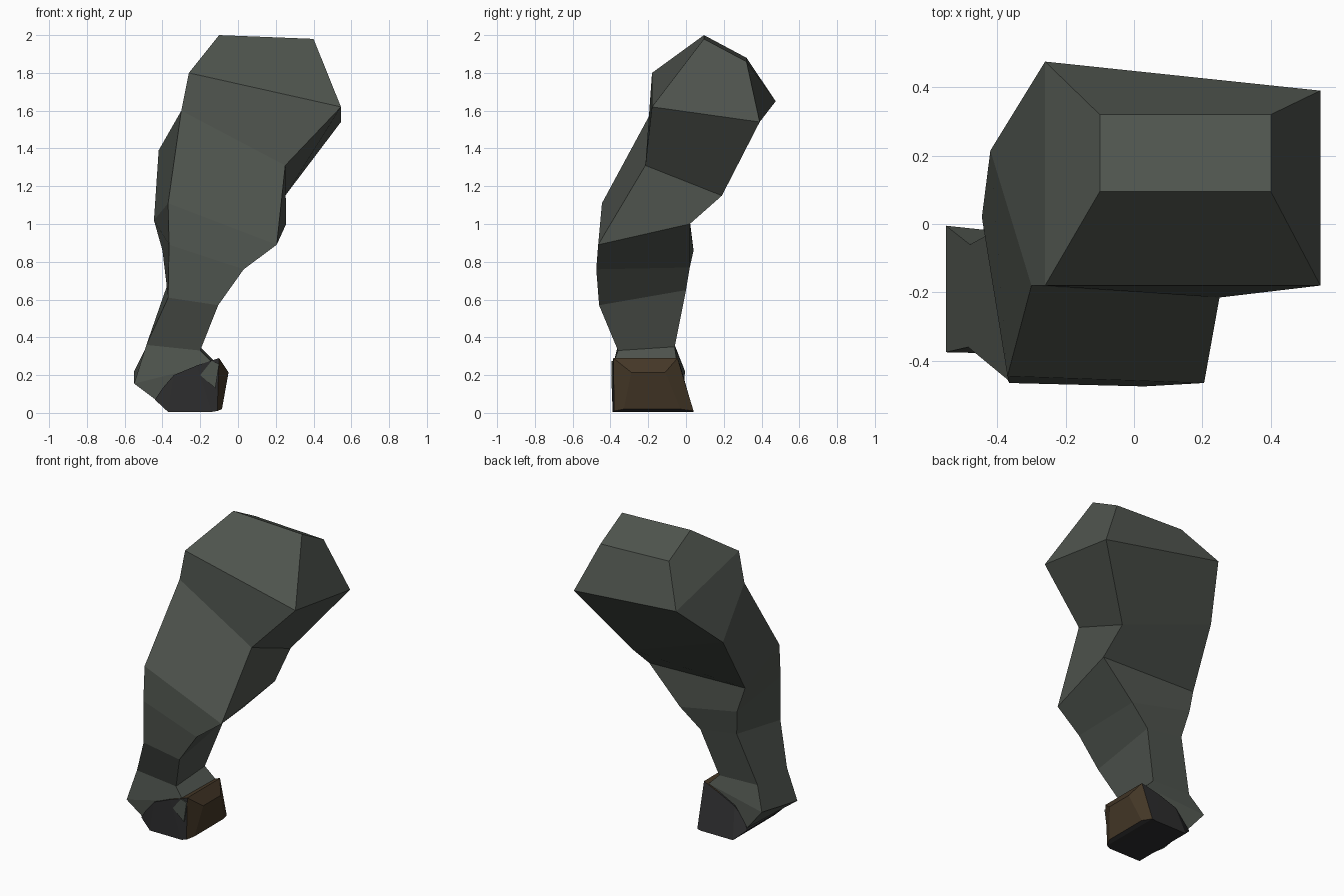
import bpy
import bmesh

if "Cube" in bpy.data.objects:
    bpy.data.objects.remove(bpy.data.objects["Cube"])


def material(name, rgb):
    m = bpy.data.materials.new(name)
    m.diffuse_color = (*rgb, 1)
    m.use_nodes = True
    m.node_tree.nodes["Principled BSDF"].inputs["Base Color"].default_value = m.diffuse_color
    return m


hide = material("grey green hide", (0.078, 0.089, 0.076))
horn = material("dark hoof", (0.027, 0.027, 0.028))
toe = material("brown toe", (0.058, 0.038, 0.02))


def loft(name, rings, mats, rule=None):
    """Skin four-sided rings into a closed flat-shaded form."""
    bm = bmesh.new()
    loops = [[bm.verts.new(p) for p in ring] for ring in rings]
    for a, b in zip(loops, loops[1:]):
        for i in range(4):
            j = (i + 1) % 4
            bm.faces.new((a[i], a[j], b[j], b[i]))
    bm.faces.new(loops[0])
    bm.faces.new(loops[-1])
    bmesh.ops.recalc_face_normals(bm, faces=bm.faces)
    bm.normal_update()
    if rule:
        for f in bm.faces:
            f.material_index = rule(f)
    me = bpy.data.meshes.new(name)
    bm.to_mesh(me)
    bm.free()
    for m in mats:
        me.materials.append(m)
    ob = bpy.data.objects.new(name, me)
    bpy.context.collection.objects.link(ob)
    return ob


# Leg: corners run front left, front right, back right, back left
loft("leg", [
    [(-.10, .095, 2.0), (.40, .095, 1.98), (.40, .32, 1.86), (-.10, .32, 1.88)],
    [(-.26, -.18, 1.80), (.545, -.18, 1.62), (.545, .39, 1.54), (-.26, .475, 1.65)],
    [(-.30, -.18, 1.60), (.25, -.215, 1.31), (.25, .19, 1.15), (-.42, .215, 1.39)],
    [(-.37, -.445, 1.11), (.205, -.465, .89), (.255, .02, 1.0), (-.445, .02, 1.02)],
    [(-.365, -.465, .89), (.03, -.475, .76), (.03, .02, .77), (-.40, .04, .86)],
    [(-.37, -.455, .61), (-.105, -.46, .57), (-.105, 0, .65), (-.37, 0, .69)],
    [(-.485, -.36, .36), (-.20, -.36, .33), (-.20, -.06, .35), (-.48, -.06, .36)],
], [hide])

# Heel and foot, widening below the ankle
loft("foot", [
    [(-.485, -.36, .36), (-.20, -.36, .33), (-.20, -.06, .35), (-.48, -.06, .36)],
    [(-.55, -.375, .155), (-.13, -.385, .26), (-.13, -.05, .28), (-.55, -.005, .22)],
    [(-.43, -.37, .065), (-.16, -.37, .06), (-.16, -.03, .06), (-.42, -.02, .065)],
], [hide])


# Hoof: sections along x, bottom front, bottom back, top back, top front
def section(xb, zb, fb, bb, xt, zt, ft, bt):
    return [(xb, fb, zb), (xb, bb, zb), (xt, bt, zt), (xt, ft, zt)]


def hoof_colour(f):
    n, x = f.normal, f.calc_center_median().x
    facing_front_or_back = abs(n.y) > 0.6
    return int(x > -.22 and (n.x > .5 or n.z > .5) and not facing_front_or_back)


loft("hoof", [
    section(-.44, .07, -.38, -.01, -.40, .13, -.388, -.03),
    section(-.37, .005, -.39, .04, -.34, .20, -.39, -.02),
    section(-.14, .005, -.39, .04, -.22, .25, -.392, -.03),
    section(-.11, .01, -.38, .04, -.10, .29, -.385, -.045),
    section(-.085, .02, -.33, -.03, -.05, .215, -.29, -.11),
], [horn, toe], hoof_colour)

# Pale patch on the front of the hoof
patch = [(-.20, .20), (-.12, .13), (-.10, .26), (-.14, .275)]
loft("hoof_patch", [[(x, y, z) for x, z in patch] for y in (-.394, -.386)], [hide])
